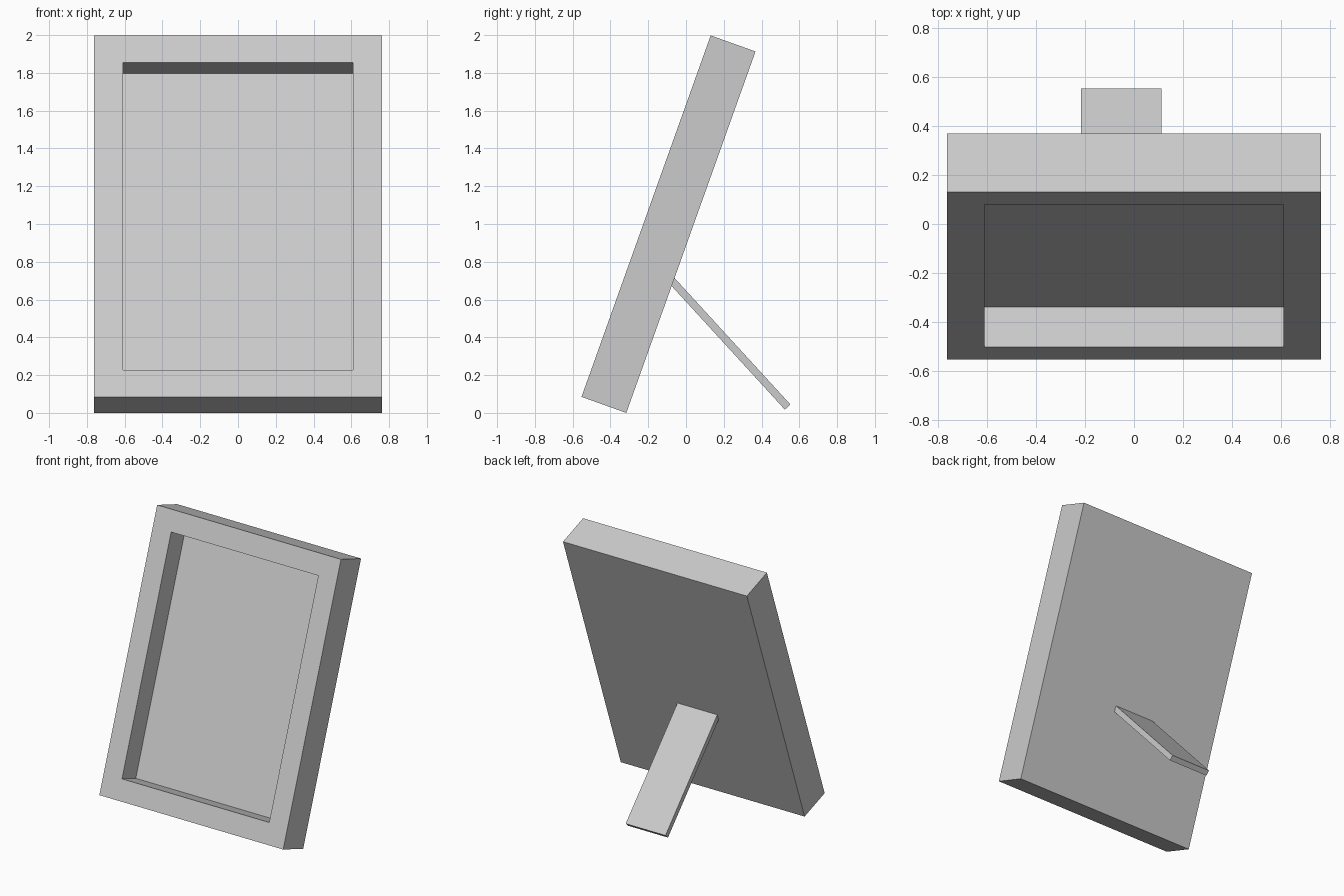
import bpy, bmesh
from math import radians
from mathutils import Matrix, Vector

if "Cube" in bpy.data.objects:
    bpy.data.objects.remove(bpy.data.objects["Cube"])

WIDTH, HEIGHT, THICK = 1.524, 2.032, 0.252
BORDER, RECESS = 0.152, 0.173
TILT = radians(19.67)


def box(x0, x1, y0, y1, z0, z1):
    bm = bmesh.new()
    size = Vector((x1 - x0, y1 - y0, z1 - z0))
    centre = Vector((x0 + x1, y0 + y1, z0 + z1)) / 2
    bmesh.ops.create_cube(bm, size=1, matrix=Matrix.Translation(centre) @ Matrix.Diagonal(size.to_4d()))
    return bm


def finish(bm, name, location, angle):
    bmesh.ops.recalc_face_normals(bm, faces=bm.faces)
    mesh = bpy.data.meshes.new(name)
    bm.to_mesh(mesh)
    bm.free()
    ob = bpy.data.objects.new(name, mesh)
    ob.location = location
    ob.rotation_euler.x = angle
    bpy.context.collection.objects.link(ob)
    return ob


# Leaning frame: the origin is its rear bottom edge, resting on the floor
bm = box(-WIDTH / 2, WIDTH / 2, -THICK, 0, 0, HEIGHT)
bm.normal_update()
front = min(bm.faces, key=lambda f: f.calc_center_median().y)
bmesh.ops.inset_region(bm, faces=[front], thickness=BORDER, use_even_offset=True)
# Picture recess, pushed back from the inset front face
floor = bmesh.ops.extrude_discrete_faces(bm, faces=[front])["faces"][0]
bmesh.ops.translate(bm, verts=floor.verts, vec=(0, RECESS, 0))
finish(bm, "picture_frame", (0, -0.316, 0), -TILT)

# Rear easel leg, slightly off centre, its top end sunk into the back
foot, top = Vector((0, 0.538, 0.031)), Vector((0, -0.0725, 0.6975))
run = top - foot
leg = box(-0.217, 0.113, -0.02, 0.02, 0, run.length + 0.025)
finish(leg, "easel_leg", foot, Vector((run.z, run.y)).angle_signed(Vector((1, 0))) * -1)
